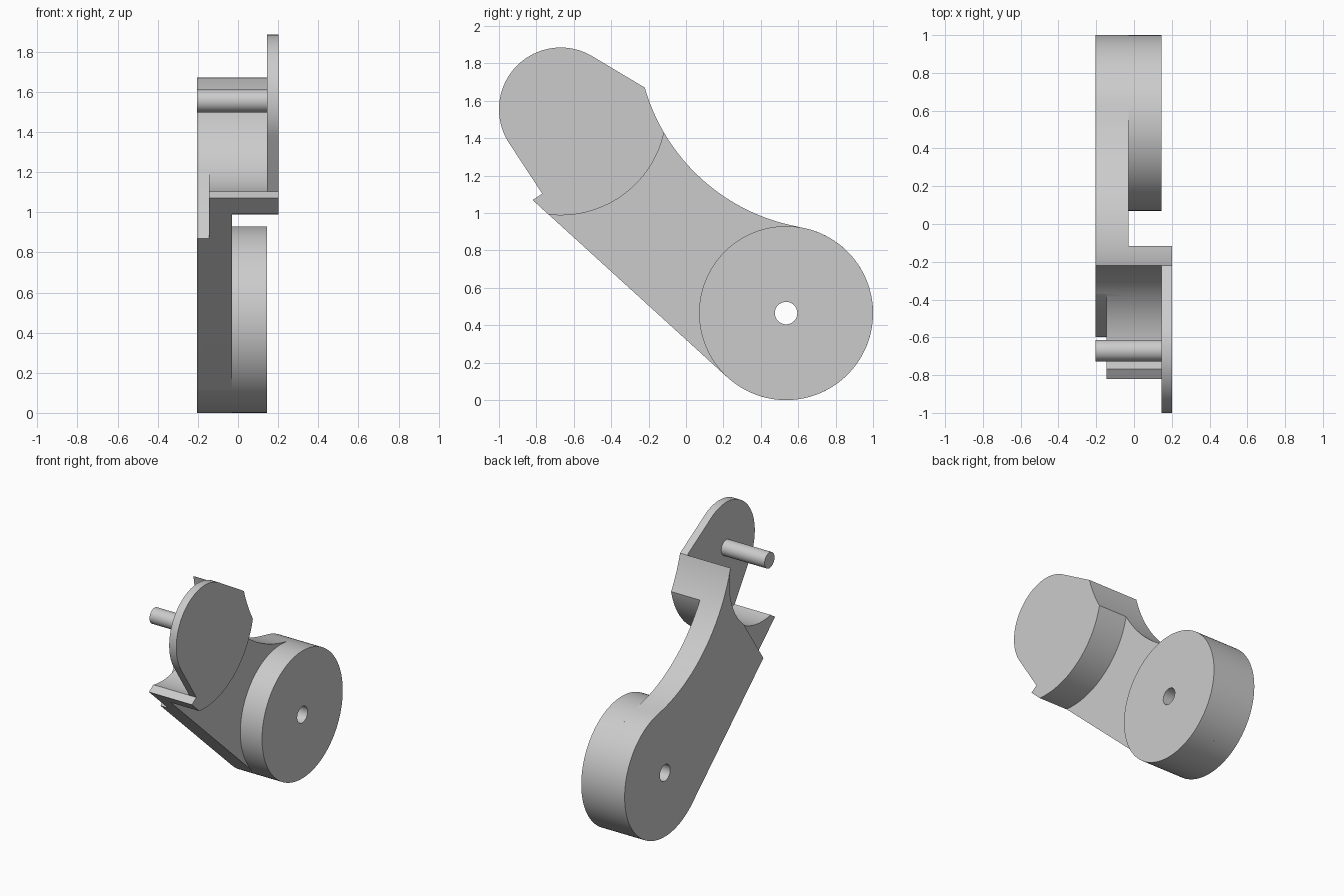
import bpy
import bmesh
from math import cos, sin, radians

cube = bpy.data.objects.get("Cube")
if cube:
    bpy.data.objects.remove(cube, do_unlink=True)

# Single grey material
grey = bpy.data.materials.new("plain grey")
grey.use_nodes = True
colour = (0.6, 0.6, 0.6, 1)
grey.diffuse_color = colour
grey.node_tree.nodes["Principled BSDF"].inputs["Base Color"].default_value = colour

# Side-profile centres (y, z)
HUB = (0.535, 0.465)
PIVOT = (-0.67, 1.555)
WAIST = (0.789, 1.96)

# Layer positions across the width
OUTER, NOTCH, WEB, INNER, CHEEK = -0.205, -0.145, -0.03, 0.145, 0.202


def arc(centre, radius, start, end, steps=48):
    """Points on an arc, in degrees."""
    angles = [radians(start + (end - start) * i / steps) for i in range(steps + 1)]
    return [(centre[0] + radius * cos(a), centre[1] + radius * sin(a)) for a in angles]


def circle(centre, radius, steps=128):
    return arc(centre, radius, 0, 360, steps)[:-1]


def prism(name, outline, x0, x1):
    """Extrude a (y, z) outline along x."""
    bm = bmesh.new()
    face = bm.faces.new([bm.verts.new((x0, y, z)) for y, z in outline])
    result = bmesh.ops.extrude_face_region(bm, geom=[face])
    moved = [v for v in result["geom"] if isinstance(v, bmesh.types.BMVert)]
    bmesh.ops.translate(bm, verts=moved, vec=(x1 - x0, 0, 0))
    bmesh.ops.recalc_face_normals(bm, faces=bm.faces)
    mesh = bpy.data.meshes.new(name)
    bm.to_mesh(mesh)
    bm.free()
    mesh.materials.append(grey)
    obj = bpy.data.objects.new(name, mesh)
    bpy.context.collection.objects.link(obj)
    return obj


def activate(obj):
    bpy.ops.object.select_all(action="DESELECT")
    obj.select_set(True)
    bpy.context.view_layer.objects.active = obj


def combine(target, other, operation):
    """Apply a boolean and discard the second solid."""
    mod = target.modifiers.new(operation.lower(), "BOOLEAN")
    mod.object, mod.operation, mod.solver = other, operation, "EXACT"
    activate(target)
    bpy.ops.object.modifier_apply(modifier=mod.name)
    bpy.data.objects.remove(other, do_unlink=True)


# Shared profile pieces
tip = (-0.82, 1.07)
cavity = arc(PIVOT, 0.462, 14.4, -102.3)
shell = arc(PIVOT, 0.567, -96.6, -12.8)
shoulder = arc(WAIST, 1.05, 210.3, 196, 16)

# Arm web: hub rim, concave waist, socket cavity and lip
arm_outline = (arc(HUB, 0.465, 227.7, 440.4, 96)
               + arc(WAIST, 1.05, 260.4, 210.3, 32)[1:]
               + shoulder[1:] + cavity + [tip])
arm = prism("swing_arm", arm_outline, OUTER, WEB)

# Notch in the outer layer of the arm
notch = prism("notch_cutter",
              [(-0.34, 1.25), (-0.66, 0.78), (-1.1, 0.9), (-1.0, 1.3)], -0.4, NOTCH)
combine(arm, notch, "DIFFERENCE")

# Curved socket wall and side cheek
socket = prism("socket_wall", shell + shoulder + cavity + [tip], WEB, INNER)
cheek = prism("cheek_plate",
              arc(PIVOT, 0.33, 60, 212) + [cavity[-1], tip] + shell + shoulder,
              INNER, CHEEK)
combine(arm, socket, "UNION")
combine(arm, cheek, "UNION")

# Round hub with its bore
combine(arm, prism("hub", circle(HUB, 0.465), WEB, INNER), "UNION")
combine(arm, prism("bore_cutter", circle(HUB, 0.06, 48), -0.5, 0.5), "DIFFERENCE")

# Pivot pin on the cheek
pin = prism("pivot_pin", circle(PIVOT, 0.057, 48), OUTER, INNER + 0.02)

for obj in (arm, pin):
    activate(obj)
    bpy.ops.object.shade_smooth_by_angle(angle=radians(25))
